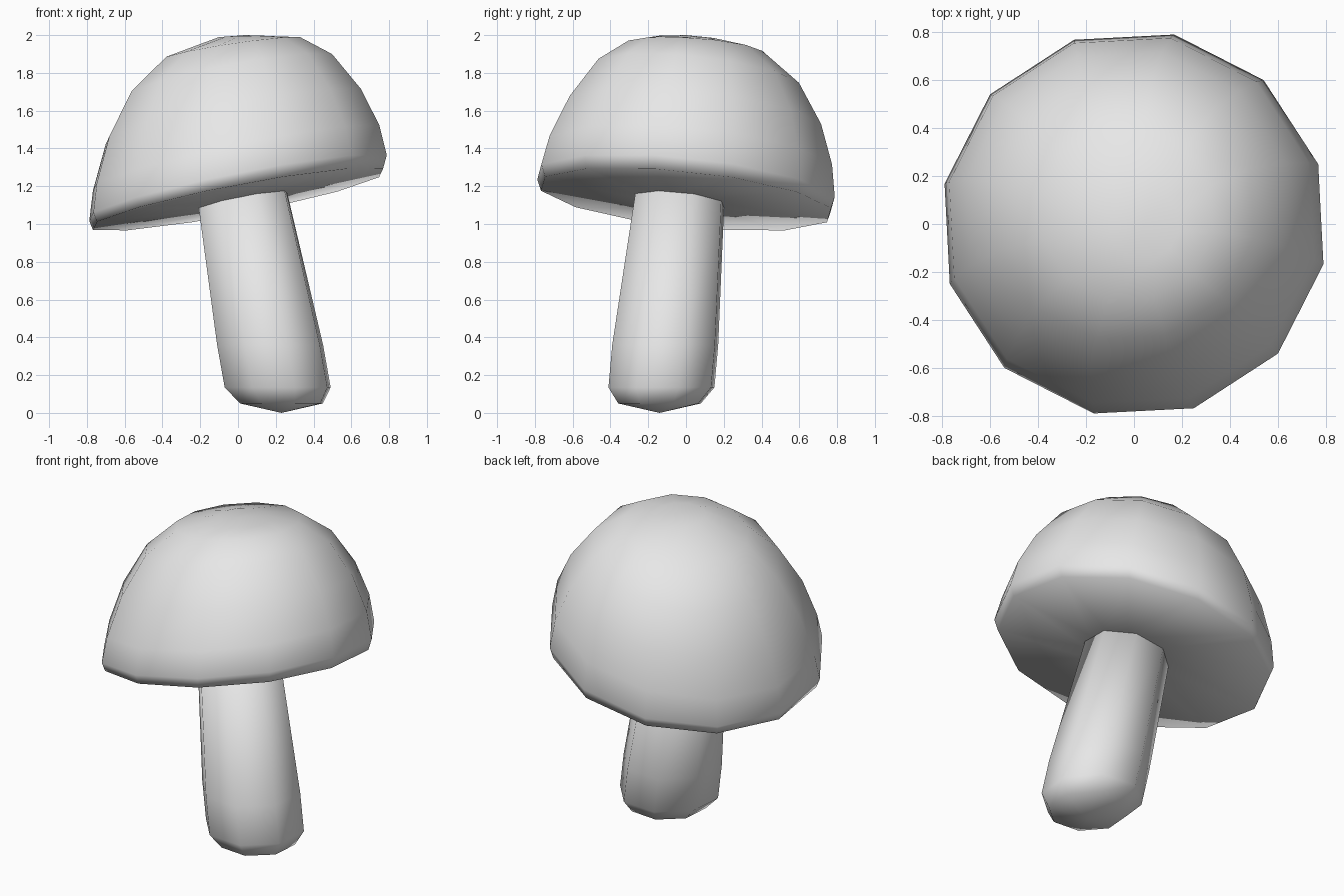
import bpy
import bmesh
import math

cube = bpy.data.objects.get("Cube")
if cube:
    bpy.data.objects.remove(cube, do_unlink=True)

grey = bpy.data.materials.new("plain_grey")
grey.use_nodes = True
grey.diffuse_color = (0.8, 0.8, 0.8, 1)
grey.node_tree.nodes["Principled BSDF"].inputs["Base Color"].default_value = (0.8, 0.8, 0.8, 1)

TURN = math.radians(18)  # shared twist of both parts


def loft(name, sides, rings, bottom, top):
    """Skin rings (x, y, z, radius, slope_x, slope_y) and close both ends with a pole."""
    bm = bmesh.new()
    loops = []
    for cx, cy, cz, r, sx, sy in rings:
        loop = []
        for i in range(sides):
            a = TURN + math.tau * i / sides
            dx, dy = r * math.cos(a), r * math.sin(a)
            loop.append(bm.verts.new((cx + dx, cy + dy, cz + sx * dx + sy * dy)))
        loops.append(loop)
    low, high = bm.verts.new(bottom), bm.verts.new(top)
    for i in range(sides):
        j = (i + 1) % sides
        for a, b in zip(loops, loops[1:]):
            bm.faces.new((a[i], a[j], b[j], b[i]))
        bm.faces.new((low, loops[0][j], loops[0][i]))
        bm.faces.new((high, loops[-1][i], loops[-1][j]))
    bmesh.ops.recalc_face_normals(bm, faces=bm.faces)
    for f in bm.faces:
        f.smooth = True
    mesh = bpy.data.meshes.new(name)
    bm.to_mesh(mesh)
    bm.free()
    mesh.materials.append(grey)
    obj = bpy.data.objects.new(name, mesh)
    bpy.context.collection.objects.link(obj)
    return obj


# Cap: flat underside, rounded rim, leaning dome
loft("mushroom_cap", 12, [
    (0.02, -0.02, 1.12, 0.25, 0.19, -0.10),
    (0.00, 0.00, 1.13, 0.785, 0.19, -0.10),
    (0.00, 0.00, 1.19, 0.805, 0.20, -0.10),
    (-0.01, 0.015, 1.35, 0.775, 0.21, -0.09),
    (-0.025, 0.04, 1.57, 0.69, 0.195, -0.10),
    (-0.04, 0.06, 1.785, 0.55, 0.19, -0.11),
    (-0.03, 0.045, 1.93, 0.367, 0.15, -0.07),
    (0.04, 0.0, 1.99, 0.15, 0.02, -0.04),
], (0.02, -0.02, 1.12), (0.04, 0.0, 2.0))

# Stem: rounded foot, tapering and leaning up into the cap
loft("mushroom_stem", 8, [
    (0.23, -0.14, 0.05, 0.23, 0, 0),
    (0.21, -0.13, 0.135, 0.295, 0, 0),
    (0.17, -0.11, 0.36, 0.295, 0, 0),
    (0.02, -0.03, 1.16, 0.245, 0.19, -0.10),
], (0.23, -0.14, 0.0), (0.02, -0.03, 1.18))
